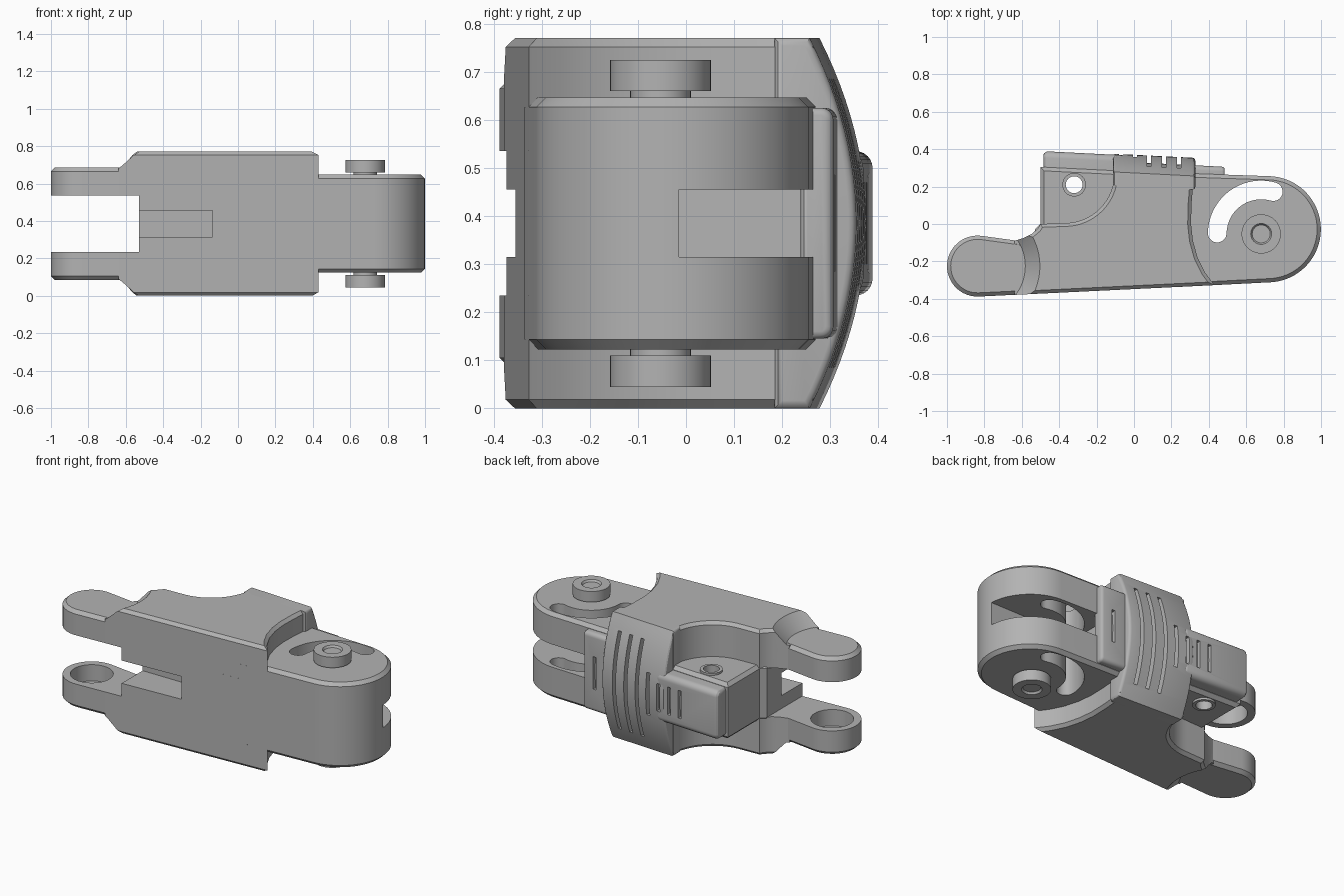
import bpy, bmesh
from math import sin, cos, radians

if "Cube" in bpy.data.objects:
    bpy.data.objects.remove(bpy.data.objects["Cube"])

MID = 0.385          # height of the symmetry plane; all parts are built around it
SLOPE = -0.05        # the back surface leans slightly along the length

grey = bpy.data.materials.new("grey_plastic")
grey.use_nodes = True
grey.diffuse_color = (0.45, 0.45, 0.45, 1)
grey.node_tree.nodes["Principled BSDF"].inputs["Base Color"].default_value = (0.45, 0.45, 0.45, 1)


def arc(cx, cy, r, a0, a1, n=24):
    angles = [radians(a0 + (a1 - a0) * i / n) for i in range(n + 1)]
    return [(cx + r * cos(a), cy + r * sin(a)) for a in angles]


def make(name, bm):
    bmesh.ops.recalc_face_normals(bm, faces=bm.faces)
    mesh = bpy.data.meshes.new(name)
    bm.to_mesh(mesh)
    bm.free()
    mesh.materials.append(grey)
    obj = bpy.data.objects.new(name, mesh)
    obj.location.z = MID
    bpy.context.collection.objects.link(obj)
    return obj


def extrude(name, ring, step, bevel=0, ends=(0, 1), segments=1):
    """Sweep a closed ring along step and bevel the rims of the chosen ends."""
    bm = bmesh.new()
    low = [bm.verts.new(p) for p in ring]
    high = [bm.verts.new([a + b for a, b in zip(p, step)]) for p in ring]
    caps = [bm.faces.new(low), bm.faces.new(high)]
    for i in range(len(low)):
        j = (i + 1) % len(low)
        bm.faces.new((low[i], low[j], high[j], high[i]))
    bmesh.ops.recalc_face_normals(bm, faces=bm.faces)
    if bevel:
        rims = [e for k in ends for e in caps[k].edges]
        bmesh.ops.bevel(bm, geom=rims, offset=bevel, segments=segments,
                        profile=0.5, affect='EDGES', clamp_overlap=False)
    return make(name, bm)


def prism(name, outline, z0, z1, bevel=0, ends=(0, 1)):
    return extrude(name, [(x, y, z0) for x, y in outline], (0, 0, z1 - z0), bevel, ends)


def back_strip(name, section, x0, x1, bevel=0):
    ring = [(x0, y + SLOPE * x0, z) for y, z in section]
    return extrude(name, ring, (x1 - x0, SLOPE * (x1 - x0), 0), bevel, segments=3)


def lathe(name, profile, cx, cy, closed=False, n=40):
    bm = bmesh.new()
    rings = [[bm.verts.new((x, y, z)) for x, y in arc(cx, cy, r, 0, 360 - 360 / n, n - 1)]
             for r, z in profile]
    pairs = list(zip(rings, rings[1:]))
    if closed:
        pairs.append((rings[-1], rings[0]))
    else:
        bm.faces.new(rings[0])
        bm.faces.new(rings[-1])
    for a, b in pairs:
        for i in range(n):
            j = (i + 1) % n
            bm.faces.new((a[i], a[j], b[j], b[i]))
    return make(name, bm)


def apply(obj, mod):
    bpy.context.view_layer.objects.active = obj
    bpy.ops.object.modifier_apply(modifier=mod.name)


def cut(obj, *cutters):
    for c in cutters:
        mod = obj.modifiers.new("cut", 'BOOLEAN')
        mod.operation, mod.solver, mod.object = 'DIFFERENCE', 'EXACT', c
        c.hide_render = True
        apply(obj, mod)
        bpy.data.objects.remove(c)


def box_outline(x0, x1, y0, y1):
    return [(x0, y0), (x1, y0), (x1, y1), (x0, y1)]


def mirror(obj):
    mod = obj.modifiers.new("mirror", 'MIRROR')
    mod.use_axis = (False, False, True)
    mod.use_mirror_merge = False
    apply(obj, mod)


# Rounded fork lugs with blind round recesses on their inner faces
LUG = (-0.837, -0.225)
fork_lug = prism("fork_lugs", arc(*LUG, 0.163, 83, 273) + [(-0.5, -0.372), (-0.5, -0.11), (-0.62, -0.09)],
                 0.15, 0.30, 0.02, (1,))
cut(fork_lug, prism("recess_cutter", arc(*LUG, 0.12, 0, 351, 39), 0.1, 0.25))
mirror(fork_lug)

# Side plates with a round rear scoop, a curved shoulder and a conical ramp to the lugs
shoulder = [(0.43, -0.327), (0.38, -0.26), (0.34, -0.18), (0.315, -0.09),
            (0.305, 0.0), (0.307, 0.1), (0.32, 0.265)]
scoop = [(-0.115, 0.285)] + arc(-0.37, 0.27, 0.265, 0, -90, 16)
neck = [(-0.5, 0.0), (-0.515, -0.025), (-0.55, -0.055), (-0.59, -0.075), (-0.64, -0.09)]
side_plate = prism("side_plates", [(-0.64, -0.379)] + shoulder + scoop + neck,
                   0.15, 0.385, 0.018, (1,))
cut(side_plate, lathe("ramp_cutter", [(0.255, 0.299), (0.335, 0.386), (0.335, 0.45), (0.255, 0.45)],
                      *LUG, n=64))
mirror(side_plate)

# Middle block with a front pocket and a cross hole
core = prism("middle_block", [(-0.53, -0.3736), (0.3, -0.3334), (0.3, 0.265), (-0.5, 0.305),
                              (-0.5, 0.0), (-0.53, -0.03)], -0.172, 0.172, 0.02)
HOLE = (-0.32, 0.21)
cut(core,
    prism("pocket_cutter", box_outline(-0.6, -0.135, -0.5, -0.17), -0.07, 0.07),
    prism("hole_cutter", arc(*HOLE, 0.05, 0, 351, 39), -0.3, 0.3))
mirror(lathe("hole_collars", [(0.045, 0.05), (0.063, 0.05), (0.063, 0.185), (0.045, 0.185)],
             *HOLE, closed=True))

# Rounded hinge end with a middle slot and a curved guide slot
PIN = (0.68, -0.053)
hinge = prism("hinge_end", [(0.25, -0.336)] + arc(0.715, -0.028, 0.284, -86, 87, 40) + [(0.25, 0.272)],
              -0.262, 0.262, 0.02)
START, END = 74, 179
(end_a,), (end_b,) = [arc(*PIN, 0.235, a, a, 1)[:1] for a in (START, END)]
guide = (arc(*PIN, 0.285, START, END) + arc(*end_b, 0.05, END, END + 180, 10)[1:-1]
         + arc(*PIN, 0.185, END, START) + arc(*end_a, 0.05, START + 180, START + 360, 10)[1:-1])
cut(hinge,
    prism("slot_cutter", box_outline(0.4, 1.1, -0.015, 0.4), -0.07, 0.07),
    prism("guide_cutter", guide, -0.4, 0.4))

# Headed hinge pins with a slightly dished top
mirror(lathe("hinge_pins", [(0.063, 0.2), (0.063, 0.275), (0.105, 0.275), (0.105, 0.34),
                            (0.056, 0.34), (0.048, 0.328)], *PIN))


# Back cover: arched wide pad, narrow pad and small tab, all with grip grooves
def arch(z, drop=0.0):
    return 0.37 - drop - 0.097 * (z / MID) ** 2


def groove(x, half, drop=0.04, top=0.5):
    steps = [half * (i / 8 - 1) for i in range(17)]
    section = [(arch(z, drop), z) for z in steps] + [(top, half), (top, -half)]
    return back_strip("groove_cutter", section, x - 0.011, x + 0.011)


heights = [MID * (i / 12 - 1) for i in range(25)]
wide_pad = back_strip("wide_pad", [(arch(z), z) for z in heights] + [(0.2, MID), (0.2, -MID)],
                      -0.112, 0.328, 0.016)
cut(wide_pad, *[groove(x, 0.3) for x in (0.08, 0.16, 0.24)], groove(0.005, 0.13),
    groove(-0.07, 0.085, 0.025))

narrow = [(0.24, -0.15), (0.24, 0.15)] + arc(0.33, 0.115, 0.035, 90, 0, 6) + arc(0.33, -0.115, 0.035, 0, -90, 6)
narrow_pad = back_strip("narrow_pad", narrow, -0.485, -0.05, 0.025)
cut(narrow_pad, *[groove(x, 0.085, 0.025) for x in (-0.07, -0.145, -0.22)])

tab_section = [(0.262, -0.24), (0.262, 0.24)] + arc(0.305, 0.215, 0.025, 90, 0, 5) + arc(0.305, -0.215, 0.025, 0, -90, 5)
tab = back_strip("cover_tab", tab_section, 0.28, 0.485, 0.015)
cut(tab, groove(0.405, 0.1, 0.06))

# Smooth shading with crisp edges
for obj in bpy.context.collection.objects:
    if obj.type == 'MESH' and grey.name in obj.data.materials:
        obj.data.shade_smooth()
        obj.data.set_sharp_from_angle(angle=radians(30))
